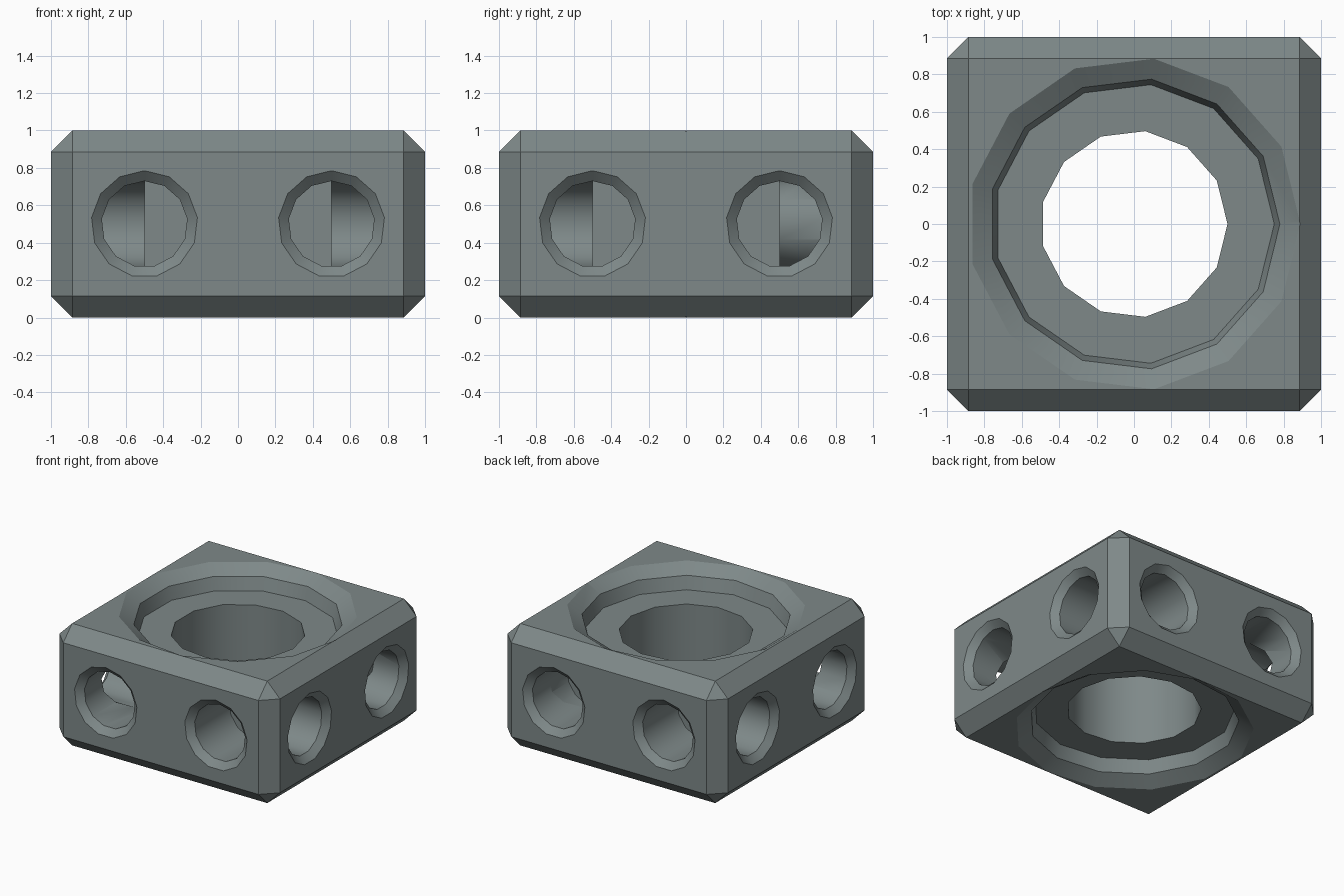
import bpy, bmesh, math
from mathutils import Matrix

if "Cube" in bpy.data.objects:
    bpy.data.objects.remove(bpy.data.objects["Cube"])

SIDES = 13
steel = bpy.data.materials.new("grey_steel")
steel.diffuse_color = (0.21, 0.25, 0.25, 1)
steel.use_nodes = True
steel.node_tree.nodes["Principled BSDF"].inputs["Base Color"].default_value = steel.diffuse_color


def finish(name, bm):
    mesh = bpy.data.meshes.new(name)
    bmesh.ops.recalc_face_normals(bm, faces=bm.faces)
    bm.to_mesh(mesh)
    bm.free()
    mesh.materials.append(steel)
    obj = bpy.data.objects.new(name, mesh)
    bpy.context.collection.objects.link(obj)
    return obj


def lathe(name, profile, matrix):
    """Closed solid turned from (radius, height) points."""
    bm = bmesh.new()
    rings = []
    for r, h in profile:
        rings.append([bm.verts.new((r * math.cos(math.tau * i / SIDES),
                                    r * math.sin(math.tau * i / SIDES), h))
                      for i in range(SIDES)])
    for a, b in zip(rings, rings[1:]):
        for i in range(SIDES):
            j = (i + 1) % SIDES
            bm.faces.new((a[i], a[j], b[j], b[i]))
    bm.faces.new(rings[0])
    bm.faces.new(rings[-1])
    bm.transform(matrix)
    return finish(name, bm)


# chamfered block
bm = bmesh.new()
bmesh.ops.create_cube(bm, size=1, matrix=Matrix.Translation((0, 0, 0.5)) @ Matrix.Diagonal((2, 2, 1, 1)))
bmesh.ops.bevel(bm, geom=bm.edges[:], offset=0.115, segments=1, affect='EDGES', profile=0.5)
block = finish("block", bm)

# central bore with a stepped, flared recess on both faces
half = [(0.89, 0.6), (0.89, 0.5), (0.78, 0.43), (0.75, 0.325), (0.5, 0.325)]
bore = half + [(r, -h) for r, h in reversed(half)]
cutters = [lathe("bore_cutter", bore, Matrix.Translation((0, 0, 0.5)))]

# blind side holes, meeting in pairs at each corner
hole = [(0.23, -0.5), (0.23, -0.95), (0.285, -1.0), (0.285, -1.1)]
for k in range(4):
    for x in (-0.5, 0.5):
        m = (Matrix.Rotation(k * math.pi / 2, 4, 'Z') @ Matrix.Translation((x, 0, 0.5))
             @ Matrix.Rotation(-math.pi / 2, 4, 'X') @ Matrix.Rotation(-math.pi / 2, 4, 'Z'))
        cutters.append(lathe("side_hole_cutter", hole, m))

bpy.context.view_layer.objects.active = block
block.select_set(True)
for c in cutters:
    mod = block.modifiers.new("cut", 'BOOLEAN')
    mod.operation = 'DIFFERENCE'
    mod.solver = 'EXACT'
    mod.object = c
    bpy.ops.object.modifier_apply(modifier=mod.name)
for c in cutters:
    bpy.data.objects.remove(c)

bpy.ops.object.shade_smooth_by_angle(angle=math.radians(30))
